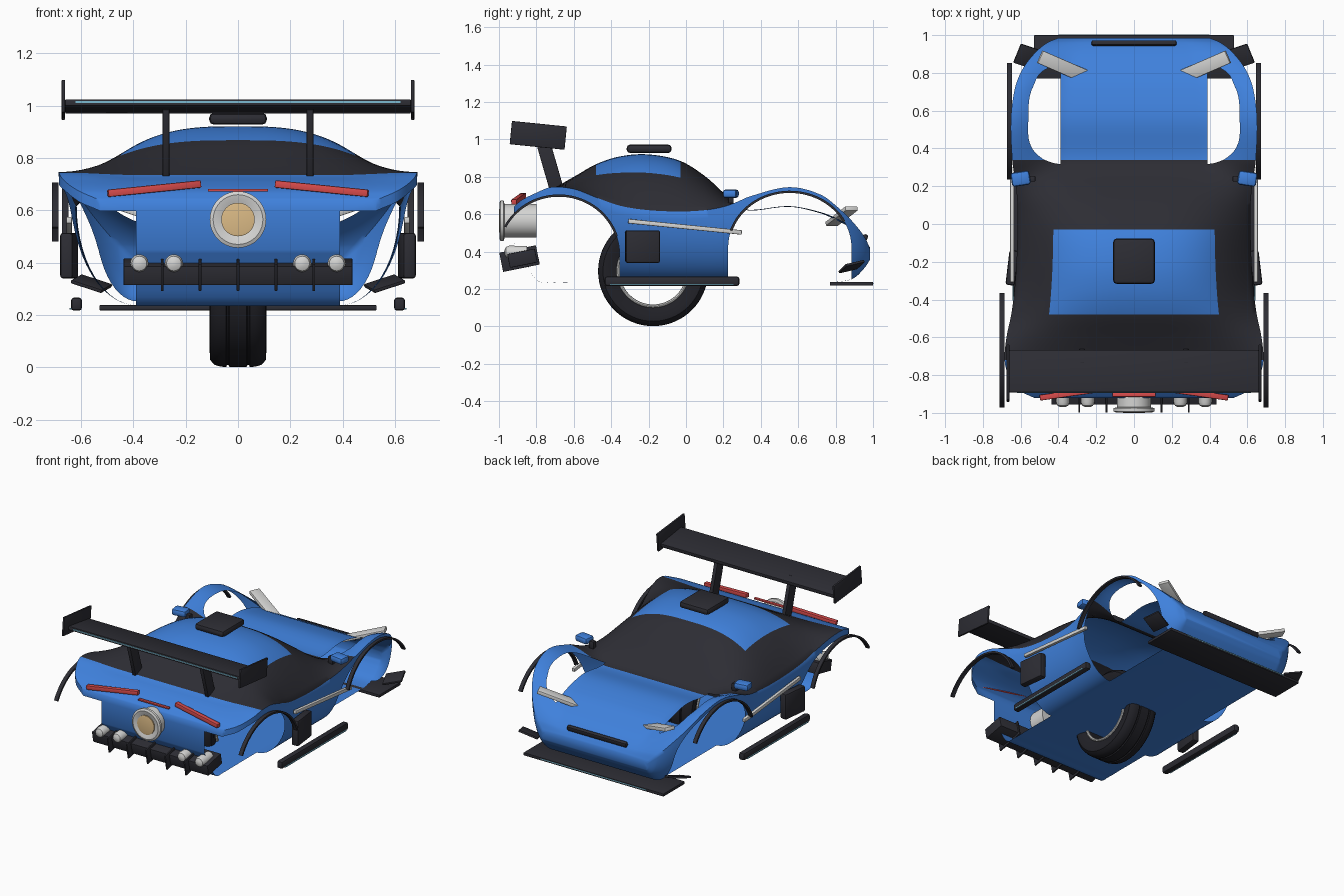
import bpy, bmesh, math
from math import sin, cos, pi
from mathutils import Euler

if bpy.data.objects.get("Cube"):
    bpy.data.objects.remove(bpy.data.objects["Cube"])


def material(name, rgb):
    mat = bpy.data.materials.new(name)
    mat.use_nodes = True
    mat.diffuse_color = (*rgb, 1)
    mat.node_tree.nodes["Principled BSDF"].inputs["Base Color"].default_value = (*rgb, 1)
    return mat


BLUE = material("body blue", (0.05, 0.22, 0.72))
DARK = material("dark trim", (0.026, 0.026, 0.034))
TYRE = material("tyre black", (0.015, 0.015, 0.02))
PALE = material("light grey", (0.66, 0.66, 0.65))
RED = material("lamp red", (0.68, 0.07, 0.07))
AMBER = material("exhaust gold", (0.72, 0.5, 0.24))
CYAN = material("pale blue accent", (0.2, 0.5, 0.65))


def finish(name, bm, mats, angle=35):
    """Turn a bmesh into a named object with sharp-edged smooth shading."""
    bmesh.ops.recalc_face_normals(bm, faces=bm.faces)
    mesh = bpy.data.meshes.new(name)
    bm.to_mesh(mesh)
    bm.free()
    obj = bpy.data.objects.new(name, mesh)
    bpy.context.collection.objects.link(obj)
    for mat in mats:
        mesh.materials.append(mat)
    shade(obj, angle)
    return obj


def shade(obj, angle):
    bpy.ops.object.select_all(action='DESELECT')
    obj.select_set(True)
    bpy.context.view_layer.objects.active = obj
    bpy.ops.object.shade_smooth_by_angle(angle=math.radians(angle))


def box(name, mat, loc, size, rot=(0, 0, 0), bevel=0.004):
    bm = bmesh.new()
    bmesh.ops.create_cube(bm, size=1)
    bmesh.ops.scale(bm, vec=size, verts=bm.verts)
    if bevel:
        bmesh.ops.bevel(bm, geom=bm.edges[:], offset=bevel, segments=2,
                        profile=0.5, affect='EDGES')
    obj = finish(name, bm, [mat])
    obj.location, obj.rotation_euler = loc, rot
    return obj


def pair(name, mat, loc, size, rot=(0, 0, 0), bevel=0.004):
    for side, s in (("left", 1), ("right", -1)):
        box(f"{side}_{name}", mat, (s * loc[0], loc[1], loc[2]), size,
            (rot[0], s * rot[1], s * rot[2]), bevel)


def lathe(name, mat, profile, loc, axis='Y', steps=40, closed=False):
    """Revolve (radius, offset) points about the x or y axis."""
    bm = bmesh.new()
    rings = []
    for r, d in profile:
        ring = []
        for k in range(steps):
            a = 2 * pi * k / steps
            p = (d, r * cos(a), r * sin(a)) if axis == 'X' else (r * cos(a), d, r * sin(a))
            ring.append(bm.verts.new(p))
        rings.append(ring)
    for a, b in zip(rings, rings[1:] + (rings[:1] if closed else [])):
        for k in range(steps):
            n = (k + 1) % steps
            bm.faces.new((a[k], a[n], b[n], b[k]))
    if not closed:
        bm.faces.new(rings[0])
        bm.faces.new(rings[-1])
    obj = finish(name, bm, [mat])
    obj.location = loc
    return obj


# Body stations: y, centre height, shoulder x, shoulder height, floor height
STATIONS = [
    (-0.92, 0.64, 0.53, 0.64, 0.45), (-0.88, 0.675, 0.61, 0.675, 0.38),
    (-0.80, 0.71, 0.665, 0.715, 0.25), (-0.72, 0.735, 0.685, 0.745, 0.237),
    (-0.60, 0.80, 0.675, 0.735, 0.237), (-0.48, 0.868, 0.65, 0.69, 0.237),
    (-0.35, 0.91, 0.633, 0.645, 0.237), (-0.20, 0.92, 0.622, 0.622, 0.237),
    (-0.03, 0.885, 0.617, 0.615, 0.237), (0.1, 0.805, 0.617, 0.622, 0.237),
    (0.2, 0.715, 0.625, 0.64, 0.237), (0.27, 0.65, 0.635, 0.665, 0.237),
    (0.34, 0.62, 0.645, 0.695, 0.237), (0.55, 0.64, 0.652, 0.745, 0.237),
    (0.72, 0.605, 0.63, 0.705, 0.237), (0.82, 0.56, 0.59, 0.63, 0.24),
    (0.90, 0.515, 0.53, 0.55, 0.26), (0.96, 0.46, 0.46, 0.47, 0.32),
    (0.985, 0.42, 0.40, 0.41, 0.36)]
TOP, SIDE, SUB, FLOOR_X = 26, 14, 5, 0.385


def slope(i, c):
    a, b = STATIONS[max(i - 1, 0)], STATIONS[min(i + 1, len(STATIONS) - 1)]
    return (b[c] - a[c]) / (b[0] - a[0])


def station(i, t):
    """Smooth station between entries i and i + 1."""
    a, b = STATIONS[i], STATIONS[i + 1]
    h = b[0] - a[0]
    out = [a[0] + t * h]
    for c in range(1, 5):
        out.append((1 + 2 * t) * (1 - t) ** 2 * a[c] + t * (1 - t) ** 2 * h * slope(i, c)
                   + t * t * (3 - 2 * t) * b[c] + t * t * (t - 1) * h * slope(i + 1, c))
    return out


def section(y, zc, xs, zs, zb):
    half = []
    for k in range(TOP + 1):
        s = k / TOP
        t = max(0, (s - 0.55) / 0.45)
        f = s ** 3 if zc > zs else t * t * (3 - 2 * t)
        half.append((s * xs, y, zc + (zs - zc) * f))
    for k in range(1, SIDE + 1):
        a = pi / 2 * k / SIDE
        half.append((FLOOR_X + (xs - FLOOR_X) * cos(a), y, zs - (zs - zb) * sin(a)))
    return [(-x, y, z) for x, y, z in half[:0:-1]] + half


# Body shell, with glass and roof panel picked by row and column
bm = bmesh.new()
spans = [station(i, k / SUB) for i in range(len(STATIONS) - 1) for k in range(SUB)]
rows = [[bm.verts.new(p) for p in section(*s)] for s in spans + [STATIONS[-1]]]
count, mid = len(rows[0]), TOP + SIDE
for a, b in zip(rows, rows[1:]):
    y = (a[0].co.y + b[0].co.y) / 2
    for k in range(count):
        n = (k + 1) % count
        face = bm.faces.new((a[k], a[n], b[n], b[k]))
        col = abs(k + 0.5 - mid)
        roof = -0.48 < y < -0.03 and col < 18
        face.material_index = int(-0.72 < y < 0.34 and col < TOP and not roof)
bm.faces.new(rows[0])
bm.faces.new(rows[-1])
body = finish("body_shell", bm, [BLUE, DARK, TYRE], 50)

# Wheel arches: centre y, centre z, radius y, radius z
ARCHES = {"rear": (-0.68, 0.385, 0.325, 0.315), "front": (0.555, 0.42, 0.33, 0.30)}


def arch_points(arch, start, end, steps=32):
    cy, cz, ry, rz = arch
    angles = [math.radians(start + (end - start) * k / steps) for k in range(steps + 1)]
    return [(cy + ry * cos(a), cz + rz * sin(a)) for a in angles]


bm = bmesh.new()
for arch in ARCHES.values():
    pts = arch_points(arch, 0, 180)
    pts += [(pts[-1][0], -0.1), (pts[0][0], -0.1)]
    for s in (1, -1):
        inner = [bm.verts.new((s * 0.39, y, z)) for y, z in pts]
        outer = [bm.verts.new((s * 1.2, y, z)) for y, z in pts]
        bm.faces.new(inner)
        bm.faces.new(outer)
        for k in range(len(pts)):
            n = (k + 1) % len(pts)
            bm.faces.new((inner[k], inner[n], outer[n], outer[k]))
for face in bm.faces:
    face.material_index = 2
cutter = finish("arch_cutter", bm, [BLUE, DARK, TYRE])
cutter.hide_render = True
cut = body.modifiers.new("arches", 'BOOLEAN')
cut.operation, cut.solver, cut.object = 'DIFFERENCE', 'EXACT', cutter
bpy.context.view_layer.objects.active = body
bpy.ops.object.modifier_apply(modifier=cut.name)
bpy.data.objects.remove(cutter)

# Open the arches by dropping the walls left by the cut
bm = bmesh.new()
bm.from_mesh(body.data)
bmesh.ops.delete(bm, geom=[f for f in bm.faces if f.material_index == 2], context='FACES')
bm.to_mesh(body.data)
bm.free()
body.data.materials.pop(index=2)

# Arch trims: thin ribbons standing off the fenders
for end, x, start, stop in (("rear", 0.698, 18, 152), ("front", 0.66, 28, 162)):
    for side, s in (("left", 1), ("right", -1)):
        bm = bmesh.new()
        pts = arch_points(ARCHES[end], start, stop)
        cy, cz = ARCHES[end][:2]
        loops = []
        for y, z in pts:
            loops.append([bm.verts.new((s * x + dx, cy + (y - cy) * k, cz + (z - cz) * k))
                          for dx, k in ((-0.013, 0.98), (0.013, 0.98), (0.013, 1.02), (-0.013, 1.02))])
        for a, b in zip(loops, loops[1:]):
            for k in range(4):
                bm.faces.new((a[k], a[k - 1], b[k - 1], b[k]))
        bm.faces.new(loops[0])
        bm.faces.new(loops[-1])
        finish(f"{side}_{end}_arch_trim", bm, [DARK])

# Single centre wheel with tread grooves and a rim ring
half = [(0.185, 0.085), (0.24, 0.108), (0.268, 0.106), (0.286, 0.09), (0.293, 0.065),
        (0.294, 0.045), (0.286, 0.042), (0.286, 0.036), (0.294, 0.033)]
lathe("tyre", TYRE, half + [(r, -x) for r, x in half[::-1]], (0, -0.176, 0.296), 'X', 64, True)
for side, s in (("left", 1), ("right", -1)):
    ring = [(0.187 + 0.009 * cos(a), s * 0.09 + 0.009 * sin(a)) for a in [pi * k / 4 for k in range(8)]]
    lathe(f"{side}_rim_ring", PALE, ring, (0, -0.176, 0.296), 'X', 64, True)

# Rear wing
box("wing_blade", DARK, (0, -0.78, 0.997), (1.32, 0.225, 0.025), (-0.14, 0, 0))
box("wing_accent", CYAN, (0, -0.893, 1.014), (1.24, 0.006, 0.006), bevel=0)
pair("wing_end_plate", DARK, (0.667, -0.79, 1.022), (0.014, 0.295, 0.125), (-0.1, 0, 0))
pair("wing_strut", DARK, (0.275, -0.725, 0.85), (0.026, 0.075, 0.30), (0.28, 0, 0))

# Roof scoop and mirrors
box("roof_scoop", DARK, (0, -0.197, 0.95), (0.22, 0.24, 0.045), bevel=0.018)
pair("mirror", BLUE, (0.60, 0.24, 0.71), (0.10, 0.075, 0.045), (0, 0, -0.15), 0.015)
pair("mirror_mount", DARK, (0.54, 0.24, 0.685), (0.035, 0.03, 0.05))

# Side details
pair("side_strip", PALE, (0.645, -0.005, 0.533), (0.022, 0.61, 0.024), (-0.1, 0, 0))
pair("side_vent", DARK, (0.645, -0.232, 0.427), (0.05, 0.185, 0.175), (0, 0, 0.12), 0.012)
pair("side_skirt", DARK, (0.617, -0.075, 0.242), (0.042, 0.72, 0.05), bevel=0.012)
pair("skirt_accent", CYAN, (0.64, -0.075, 0.224), (0.006, 0.66, 0.006), bevel=0)

# Nose details
box("splitter", DARK, (0, 0.885, 0.228), (1.06, 0.23, 0.02))
box("splitter_accent", CYAN, (0, 0.999, 0.23), (0.8, 0.006, 0.006), bevel=0)
box("nose_grille", DARK, (0, 0.957, 0.475), (0.45, 0.028, 0.036), (-0.3, 0, 0), 0.01)
pair("dive_plane", DARK, (0.56, 0.885, 0.32), (0.13, 0.11, 0.014), (0.22, -0.3, 0.32))
pair("headlight", PALE, (0.375, 0.832, 0.59), (0.28, 0.072, 0.024), (0, -0.3, 0.41))

# Tail lamps
pair("tail_lamp", RED, (0.32, -0.895, 0.683), (0.36, 0.03, 0.028), (0, 0.1, -0.14))
box("centre_lamp", RED, (0, -0.905, 0.677), (0.23, 0.02, 0.01), bevel=0.002)

# Centre exhaust
lathe("exhaust", PALE, [(0.09, 0.1), (0.09, -0.07), (0.108, -0.075), (0.108, -0.092), (0.095, -0.098),
                        (0.066, -0.092), (0.062, -0.09)], (0, -0.9, 0.565))
lathe("exhaust_core", AMBER, [(0.064, 0), (0.064, -0.098), (0.055, -0.1)], (0, -0.9, 0.565))

# Rear diffuser with fins and round fog lamps
TILT = 0.2
box("diffuser", DARK, (0, -0.875, 0.365), (0.875, 0.15, 0.075), (TILT, 0, 0))
for i in range(-2, 3):
    box(f"diffuser_fin_{i + 3}", DARK, (i * 0.145, -0.89, 0.363), (0.01, 0.2, 0.105), (TILT, 0, 0), 0.002)
for i, x in enumerate((-0.377, -0.245, 0.245, 0.377)):
    lathe(f"fog_lamp_{i + 1}", PALE, [(0.034, 0.06), (0.035, -0.035), (0.028, -0.052), (0.012, -0.06)],
          (x, -0.91, 0.397), steps=20)
